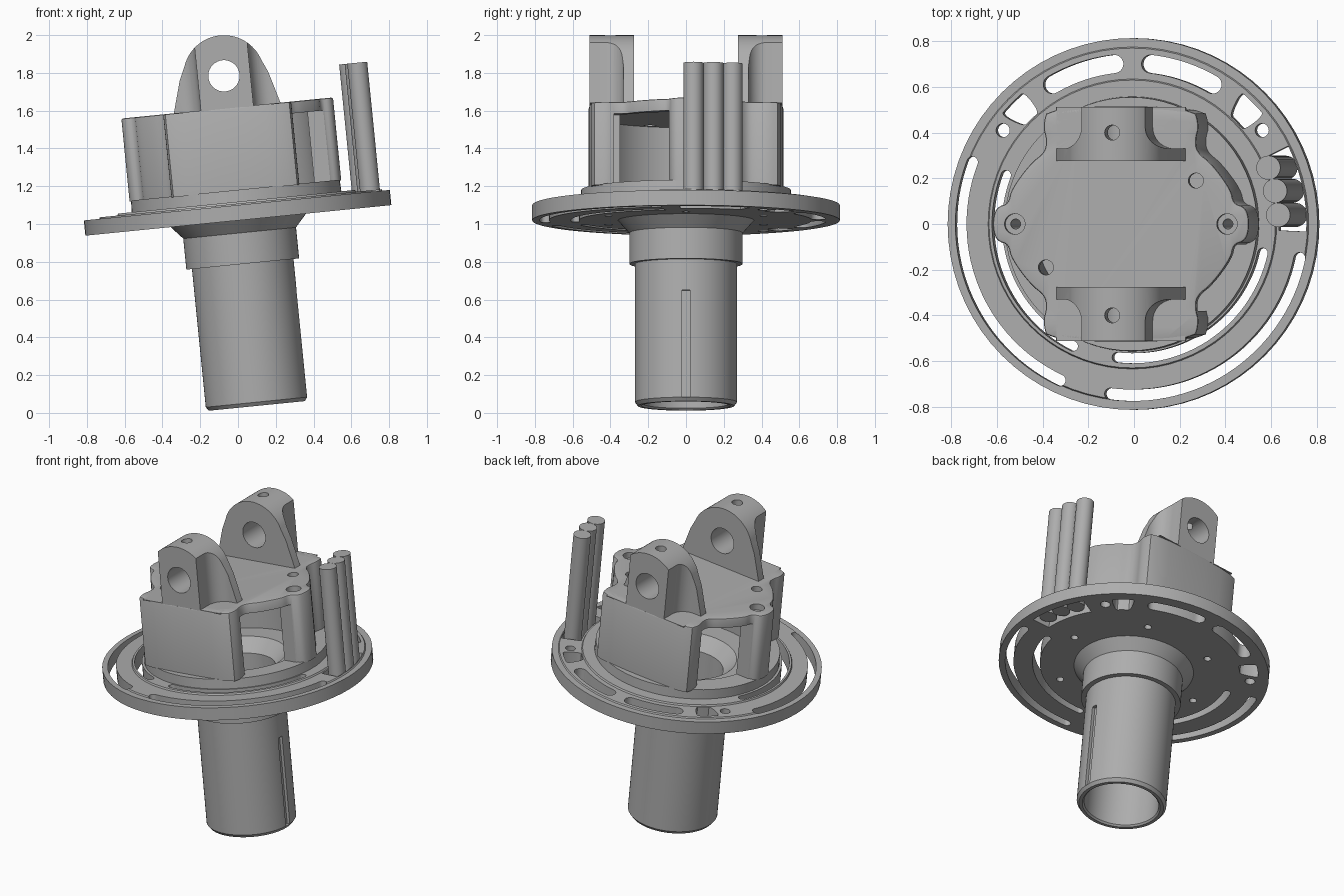
import bpy, bmesh
from math import sin, cos, pi, radians, hypot, atan2
from mathutils import Matrix

if "Cube" in bpy.data.objects:
    bpy.data.objects.remove(bpy.data.objects["Cube"])

grey = bpy.data.materials.new("machined_grey")
grey.use_nodes = True
grey.diffuse_color = (0.42, 0.42, 0.42, 1)
grey.node_tree.nodes["Principled BSDF"].inputs["Base Color"].default_value = grey.diffuse_color

# The whole assembly leans slightly around y, about the foot of the tube
TILT = Matrix.Translation((0.1, 0, 0.037)) @ Matrix.Rotation(radians(-5.7), 4, 'Y')
DISC_LOW, FLANGE_TOP, PLATE_LOW, PLATE_TOP = 0.987, 1.148, 1.523, 1.585


def make(name, bm):
    bmesh.ops.recalc_face_normals(bm, faces=bm.faces)
    mesh = bpy.data.meshes.new(name)
    bm.to_mesh(mesh)
    bm.free()
    mesh.materials.append(grey)
    ob = bpy.data.objects.new(name, mesh)
    bpy.context.scene.collection.objects.link(ob)
    return ob


def prism(name, outline, low, high, bevel=0):
    """Extrude an xy outline from low to high, with optional rounded top edge."""
    bm = bmesh.new()
    face = bm.faces.new([bm.verts.new((x, y, low)) for x, y in outline])
    top = bmesh.ops.extrude_face_region(bm, geom=[face])["geom"]
    bmesh.ops.translate(bm, verts=[v for v in top if isinstance(v, bmesh.types.BMVert)],
                        vec=(0, 0, high - low))
    if bevel:
        rim = [e for e in bm.edges if all(v.co.z > high - 1e-4 for v in e.verts)]
        bmesh.ops.bevel(bm, geom=rim, offset=bevel, segments=2, profile=0.5, affect='EDGES')
    return make(name, bm)


def lathe(name, profile, steps=72):
    """Revolve a closed radius-height profile around z."""
    bm = bmesh.new()
    rings = [[bm.verts.new((r * cos(2 * pi * i / steps), r * sin(2 * pi * i / steps), z))
              for r, z in profile] for i in range(steps)]
    n = len(profile)
    for i in range(steps):
        a, b = rings[i], rings[(i + 1) % steps]
        for j in range(n):
            k = (j + 1) % n
            bm.faces.new((a[j], b[j], b[k], a[k]))
    return make(name, bm)


def circle(x, y, r, steps=28):
    return [(x + r * cos(2 * pi * i / steps), y + r * sin(2 * pi * i / steps)) for i in range(steps)]


def box(x0, x1, y0, y1):
    return [(x0, y0), (x1, y0), (x1, y1), (x0, y1)]


def arc(cx, cy, r, a0, a1, steps):
    angles = [radians(a0 + (a1 - a0) * i / steps) for i in range(steps + 1)]
    return [(cx + r * cos(a), cy + r * sin(a)) for a in angles]


def slot(r, a0, a1, half, rounded=True):
    """Curved slot around the axis with round or square ends."""
    pts = arc(0, 0, r + half, a0, a1, 28)
    if rounded:
        pts += arc(r * cos(radians(a1)), r * sin(radians(a1)), half, a1, a1 + 180, 10)[1:-1]
    pts += arc(0, 0, r - half, a1, a0, 28)
    if rounded:
        pts += arc(r * cos(radians(a0)), r * sin(radians(a0)), half, a0 + 180, a0 + 360, 10)[1:-1]
    return pts


def soften(pts, rounds=2):
    """Corner cutting of a closed outline."""
    for _ in range(rounds):
        pts = [(p[0] * (1 - t) + q[0] * t, p[1] * (1 - t) + q[1] * t)
               for p, q in zip(pts, pts[1:] + pts[:1]) for t in (0.25, 0.75)]
    return pts


def combine(ob, others, operation='DIFFERENCE'):
    """Apply booleans and discard the helpers."""
    for other in others:
        mod = ob.modifiers.new("cut", 'BOOLEAN')
        mod.operation, mod.object, mod.solver = operation, other, 'EXACT'
    bpy.context.view_layer.update()
    graph = bpy.context.evaluated_depsgraph_get()
    mesh = bpy.data.meshes.new_from_object(ob.evaluated_get(graph))
    ob.modifiers.clear()
    ob.data = mesh
    for other in others:
        bpy.data.objects.remove(other)


def cutter(outline, low, high):
    return prism("cutter", outline, low, high)


SCREWS = [(x, y) for x in (-0.235, 0.235) for y in (-0.41, 0.41)] + [(-0.467, 0), (0.467, 0)]

# Hollow tube, collar, flare, slotted disc and stepped flange
tube_and_disc = lathe("tube_and_disc", [
    (0.235, 0), (0.255, 0), (0.27, 0.02), (0.27, 0.755), (0.3, 0.755), (0.3, 0.92),
    (0.36, DISC_LOW), (0.814, DISC_LOW), (0.814, 1.068), (0.775, 1.068), (0.77, 1.076),
    (0.635, 1.076), (0.63, 1.086), (0.558, 1.086), (0.555, FLANGE_TOP), (0.43, FLANGE_TOP),
    (0.43, 1.08), (0.3, 1.08), (0.225, 1.0), (0.225, 0.01)])
slots = [slot(0.755, 159, 245, 0.025), slot(0.75, 262.5, 348.5, 0.025),
         slot(0.595, 159, 244, 0.022), slot(0.588, 263.5, 347.5, 0.022),
         slot(0.705, 60, 83.5, 0.04), slot(0.705, 96.5, 120, 0.04),
         slot(0.705, -2.5, 26.5, 0.06, False)]
for a in (45, 135):
    slots.append(soften(slot(0.695, a - 5.5, a + 5.5, 0.055, False)[::7], 2))
for s in (-1, 1):
    slots.append(circle(s * 0.57, 0.41, 0.03))
slots += [circle(x, y, 0.022, 16) for x, y in SCREWS]
cuts = [cutter(s, 0.95, 1.2) for s in slots]
cuts.append(cutter(box(0.25, 0.32, -0.02, 0.02), 0.02, 0.59))
combine(tube_and_disc, cuts)

# Housing with bulges around the screws
quarter = [(0.563, 0.03), (0.545, 0.075), (0.495, 0.09), (0.485, 0.15), (0.40, 0.265),
           (0.335, 0.315), (0.328, 0.37), (0.345, 0.43), (0.32, 0.515)]
half = quarter + [(-x, y) for x, y in reversed(quarter)]
outline = soften(half + [(-x, -y) for x, y in half])
housing = prism("housing", outline, FLANGE_TOP - 0.005, PLATE_TOP, 0.01)
cuts = [cutter(circle(0, 0, 0.43, 64), 1.1, PLATE_LOW)]
for s in (-1, 1):
    window = [(s * x, -s * y) for x, y in box(0.25, 0.65, 0.09, 0.38)]
    cuts.append(cutter(window, 1.1, PLATE_LOW - 0.001))
    cuts.append(cutter(circle(s * 0.33, s * 0.19, 0.033), 1.45, 1.7))
for x, y in SCREWS:
    cuts.append(cutter(circle(x, y, 0.022, 16), 1.1, 1.7))
    cuts.append(cutter(circle(x, y, 0.045), PLATE_TOP - 0.04, 1.7))
combine(housing, cuts)

# Two pierced lugs, hollowed beside the core to clear the screws
HOLE_Z = 1.756
for name, s in (("front_lug", -1), ("back_lug", 1)):
    shape = [(-0.285, PLATE_TOP - 0.005), (0.285, PLATE_TOP - 0.005), (0.235, HOLE_Z)]
    shape += arc(0, HOLE_Z, 0.215, 18, 162, 32) + [(-0.235, HOLE_Z)]
    lug = prism(name, shape, 0.275, 0.512)
    bore = cutter(circle(0, HOLE_Z, 0.083, 36), 0.2, 0.6)
    for ob in (lug, bore):  # turn the extrusion direction into y
        ob.data.transform(Matrix(((1, 0, 0, 0), (0, 0, s, 0), (0, 1, 0, 0), (0, 0, 0, 1))))
        ob.data.flip_normals() if s > 0 else None
    cuts = [bore, cutter(circle(0, s * 0.4, 0.033), HOLE_Z, 2.2)]
    for side in (-1, 1):
        pocket = arc(0.235, 0.425, 0.095, 180, 270, 10) + [(0.5, 0.33), (0.5, 0.6), (0.14, 0.6)]
        cuts.append(cutter([(side * x, s * y) for x, y in pocket], PLATE_TOP, 2.2))
    combine(lug, cuts)

# Three loose rods standing in the wide slot
for i, angle in enumerate((3.2, 11.8, 20.3)):
    a = radians(angle)
    prism(f"rod_{i + 1}", circle(0.71 * cos(a), 0.71 * sin(a), 0.053, 32), 1.0, 1.755)

# Lean the parts and shade them
for ob in bpy.context.scene.objects:
    if ob.type == 'MESH' and ob.data.materials and ob.data.materials[0] == grey:
        ob.matrix_world = TILT
        bpy.ops.object.select_all(action='DESELECT')
        ob.select_set(True)
        bpy.context.view_layer.objects.active = ob
        bpy.ops.object.shade_smooth_by_angle(angle=radians(30))
